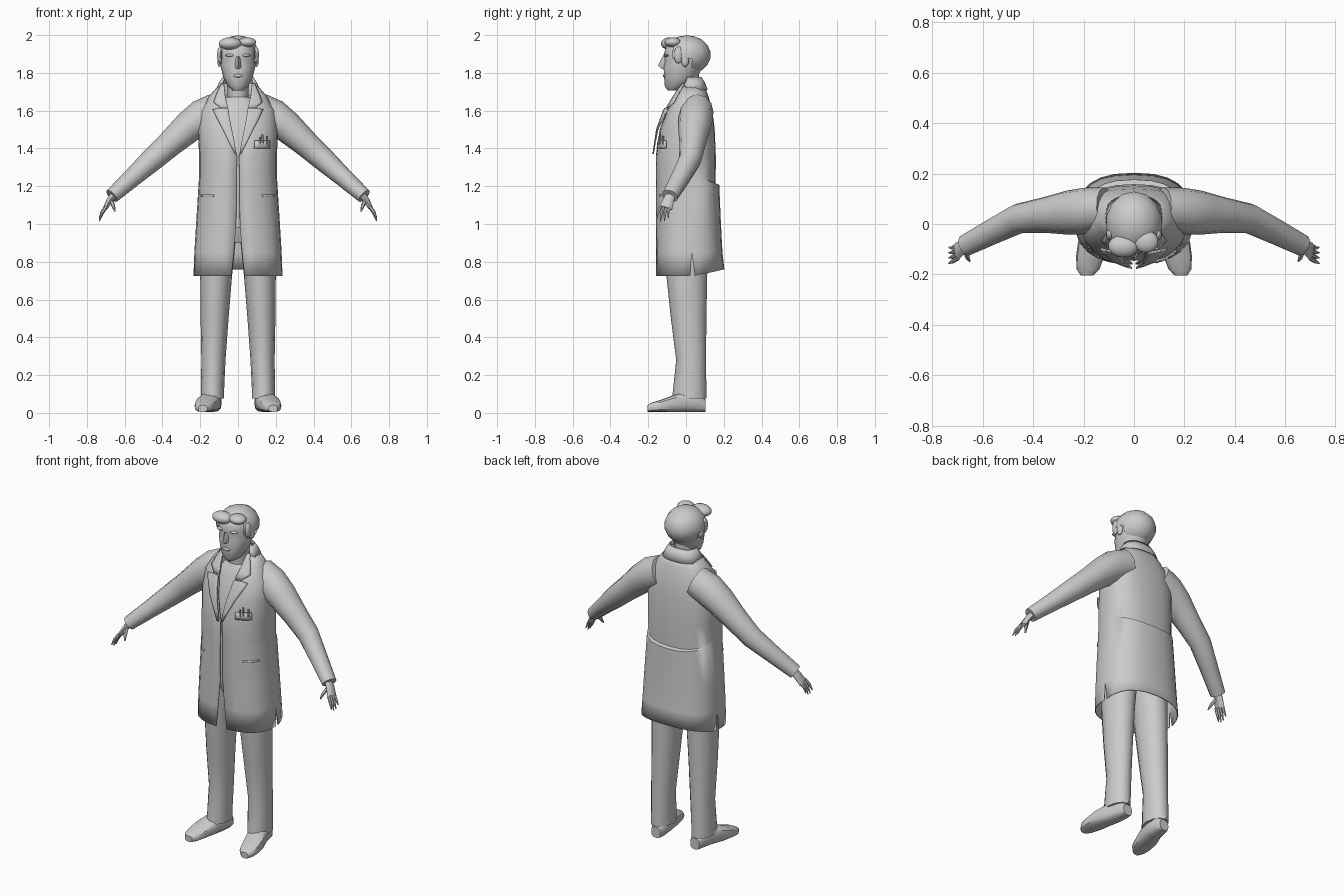
import bpy, bmesh, math
from mathutils import Vector

if "Cube" in bpy.data.objects:
    bpy.data.objects.remove(bpy.data.objects["Cube"])

cloth = bpy.data.materials.new("plain_grey")
cloth.diffuse_color = (0.6, 0.6, 0.6, 1)
cloth.use_nodes = True
cloth.node_tree.nodes["Principled BSDF"].inputs["Base Color"].default_value = cloth.diffuse_color
N = 2.5      # roundness of the coat cross-section
CY = 0.02    # depth of the coat's side seam


def finish(bm, name, mirror=False, thick=0, angle=40):
    bmesh.ops.recalc_face_normals(bm, faces=bm.faces[:])
    me = bpy.data.meshes.new(name)
    bm.to_mesh(me)
    bm.free()
    me.materials.append(cloth)
    ob = bpy.data.objects.new(name, me)
    bpy.context.collection.objects.link(ob)
    bpy.ops.object.select_all(action='DESELECT')
    bpy.context.view_layer.objects.active = ob
    ob.select_set(True)
    bpy.ops.object.shade_smooth_by_angle(angle=math.radians(angle))
    if mirror:
        ob.modifiers.new("mirror", 'MIRROR')
    if thick:
        s = ob.modifiers.new("thickness", 'SOLIDIFY')
        s.thickness = thick
    return ob


def grid(rows, closed=False, caps=False):
    """Skin a stack of equally long point rows."""
    bm = bmesh.new()
    vs = [[bm.verts.new(p) for p in r] for r in rows]
    n = len(rows[0])
    for a, b in zip(vs, vs[1:]):
        for i in range(n if closed else n - 1):
            j = (i + 1) % n
            bm.faces.new((a[i], a[j], b[j], b[i]))
    if caps:
        bm.faces.new(vs[0])
        bm.faces.new(vs[-1])
    return bm, vs


def power(v, e):
    return math.copysign(abs(v) ** e, v)


def ring(c, u, v, n, e=1.0):
    c, u, v = Vector(c), Vector(u), Vector(v)
    angs = [2 * math.pi * i / n for i in range(n)]
    return [c + u * power(math.cos(t), e) + v * power(math.sin(t), e) for t in angs]


def stack(name, secs, n=12, mirror=False, e=1.0):
    """Horizontal sections: z, centre x, half width, front y, back y."""
    rows = [ring((cx, (f + b) / 2, z), (rx, 0, 0), (0, (b - f) / 2, 0), n, e)
            for z, cx, rx, f, b in secs]
    return finish(grid(rows, True, True)[0], name, mirror)


def tube(name, secs, n=8, hint=(0, 1, 0), mirror=True):
    """Limb along a path: point, half width across hint, half width along hint."""
    pts = [Vector(s[0]) for s in secs]
    rows = []
    for i, (p, a, b) in enumerate(secs):
        t = (pts[min(i + 1, len(pts) - 1)] - pts[max(i - 1, 0)]).normalized()
        v = Vector(hint)
        v = (v - t * v.dot(t)).normalized()
        rows.append(ring(p, t.cross(v) * a, v * b, n))
    return finish(grid(rows, True, True)[0], name, mirror)


def blob(name, c, r, mirror=False, keep=None):
    bm = bmesh.new()
    bmesh.ops.create_uvsphere(bm, u_segments=14, v_segments=9, radius=1)
    for v in bm.verts:
        v.co = Vector(c) + Vector(v.co[k] * r[k] for k in range(3))
    if keep:
        bad = [f for f in bm.faces if not keep(f.calc_center_median())]
        bmesh.ops.delete(bm, geom=bad, context='FACES')
    return finish(bm, name, mirror)


def half_row(z, rx, yf, yb, gap, lift=0, m=13):
    """Half of a garment section, from front edge round to the spine."""
    t0 = math.asin((gap / rx) ** (N / 2))
    row = []
    for i in range(m):
        t = t0 + (math.pi - t0) * i / (m - 1)
        c, s = math.cos(t), max(0, math.sin(t))
        x = 0 if i == m - 1 and gap else rx * s ** (2 / N)
        depth = (CY - yf) if c > 0 else (yb - CY)
        side = 1 - max(0, -c)
        row.append((x, CY - depth * power(c, 2 / N), z + (lift * side if lift > 0 else -lift * (1 - side))))
    return row


# Coat: z, half width, front, back, front opening, lift towards sides(+) or back(-)
COAT = [(0.725, .236, -.16, .203, .035, -.035), (0.85, .231, -.16, .193, .022),
        (1.0, .222, -.16, .185, .010), (1.208, .206, -.16, .176, .008, .045),
        (1.215, .206, -.16, .157, .008, .045), (1.36, .206, -.16, .158, .006),
        (1.5, .212, -.14, .152, .035), (1.6, .2, -.105, .14, .055),
        (1.68, .15, -.06, .118, .07), (1.745, .095, -.02, .09, .075)]
bm, vs = grid([half_row(*s) for s in COAT])
slit = bm.edges.get((vs[0][6], vs[1][6]))
bmesh.ops.split_edges(bm, edges=[slit])
for v in bm.verts:       # spread the side vent open
    if len(v.link_faces) == 1 and abs(v.co.y - CY) < .02 and v.co.z < .8:
        v.co.y += .012 * (1 if v.link_faces[0].calc_center_median().y > CY else -1)
finish(bm, "coat", True, .006, 50)


def coat_y(x, z):
    for a, b in zip(COAT, COAT[1:]):
        if a[0] <= z <= b[0]:
            k = (z - a[0]) / (b[0] - a[0])
            rx, yf = (a[j] + k * (b[j] - a[j]) for j in (1, 2))
            return CY - (CY - yf) * max(0, 1 - (x / rx) ** N) ** (1 / N)
    return CY


def plate(name, spans, mirror, off, cols=4):
    """Panel lying on the coat front: z, inner x, outer x."""
    rows = []
    for z, a, b in spans:
        xs = [a + (b - a) * i / cols for i in range(cols + 1)]
        rows.append([(x, coat_y(x, z) - off, z) for x in xs])
    finish(grid(rows)[0], name, mirror, .007)


# Lapels, collar, pockets
plate("lapel", [(1.37, .008, .016), (1.43, .018, .045), (1.5, .032, .08),
                (1.56, .044, .112), (1.605, .05, .132), (1.61, .052, .092)], True, .012)
plate("collar_front", [(1.615, .053, .092), (1.645, .06, .13), (1.68, .068, .118),
                       (1.72, .072, .1), (1.744, .076, .09)], True, .012)
finish(grid([half_row(1.71, .118, -.035, .115, .085), half_row(1.75, .1, -.015, .1, .08),
             half_row(1.778, .082, .0, .082, .07)])[0], "collar_back", True, .006)
plate("chest_pocket", [(1.4, .088, .17), (1.42, .088, .17), (1.442, .088, .17)], False, .01)
for x, top in ((.115, 1.46), (.13, 1.475), (.155, 1.465)):
    y = coat_y(x, 1.43) - .01
    tube("pocket_pen", [((x, y, 1.42), .005, .005), ((x, y, top), .005, .005)], 6, mirror=False)
plate("side_pocket_welt", [(1.145, .13, .195), (1.155, .13, .195)], True, .004)

# Shirt and trouser seat under the coat
SHIRT = [(0.98, .18, -.14, .12, 0), (1.36, .18, -.146, .12, 0), (1.5, .175, -.122, .12, 0),
         (1.6, .14, -.086, .1, 0), (1.655, .085, -.062, .08, 0), (1.672, .06, -.05, .065, 0)]
finish(grid([half_row(*s) for s in SHIRT])[0], "shirt", True)
stack("trouser_seat", [(.9, 0, .12, -.09, .11), (.97, 0, .185, -.12, .13), (1.1, 0, .185, -.13, .13)])

# Legs and shoes
stack("trouser_leg", [(.075, .135, .062, -.072, .108), (.11, .135, .061, -.07, .108),
                      (.28, .13, .064, -.052, .106), (.5, .124, .074, -.08, .108),
                      (.72, .116, .084, -.103, .112), (.98, .1, .095, -.12, .12)], 12, True)
shoe = [(.102, .13, .03, .065), (.07, .131, .045, .1), (0, .142, .053, .11),
        (-.07, .162, .06, .088), (-.13, .174, .056, .065), (-.18, .182, .045, .05),
        (-.205, .186, .024, .036)]
finish(grid([ring((cx, y, .005 + h / 2), (rx, 0, 0), (0, 0, h / 2), 12, .7)
             for y, cx, rx, h in shoe], True, True)[0], "shoe", True)

# Sleeves with cuffs
tube("sleeve", [((.11, .06, 1.60), .095, .085), ((.19, .052, 1.565), .095, .092),
                ((.26, .045, 1.515), .084, .088), ((.36, .035, 1.425), .07, .07),
                ((.455, .022, 1.34), .062, .06), ((.56, -.03, 1.245), .05, .052),
                ((.668, -.085, 1.148), .04, .044)], 12)

# Hands
tube("palm", [((.65, -.076, 1.165), .02, .026), ((.68, -.093, 1.125), .017, .03),
              ((.702, -.108, 1.085), .012, .036)])
for k in range(4):
    y = -.136 + .018 * k
    drop = (.012, 0, .002, .018)[k]
    tube("finger", [((.698, y, 1.092), .009, .009),
                    ((.72, y - .013, 1.055 + drop / 2), .008, .008),
                    ((.734, y - .02 + .003 * k, 1.015 + drop), .003, .003)], 6)
tube("thumb", [((.672, -.1, 1.125), .011, .012), ((.66, -.132, 1.095), .01, .01),
               ((.652, -.147, 1.068), .004, .004)], 6)

# Neck, head and face
stack("neck", [(1.62, 0, .055, -.045, .07), (1.7, 0, .056, -.05, .068), (1.8, 0, .06, -.06, .07)])
stack("head", [(1.708, 0, .028, -.098, -.03), (1.728, 0, .052, -.112, .01),
               (1.775, 0, .078, -.116, .06), (1.84, 0, .093, -.119, .09),
               (1.868, 0, .094, -.112, .1), (1.895, 0, .096, -.12, .1),
               (1.95, 0, .085, -.1, .095), (1.985, 0, .045, -.05, .055)], 16)
bm, _ = grid([[(-.009, -.112, 1.888), (0, -.124, 1.888), (.009, -.112, 1.888)],
              [(-.019, -.112, 1.835), (0, -.148, 1.838), (.019, -.112, 1.835)],
              [(-.012, -.112, 1.82), (0, -.13, 1.823), (.012, -.112, 1.82)]])
finish(bm, "nose")
blob("brow", (.04, -.103, 1.893), (.028, .014, .008), True)
blob("lips", (0, -.113, 1.785), (.026, .01, .009))
blob("ear", (.097, -.005, 1.862), (.013, .02, .03), True)

# Hair: cap cut away over the face and below the ears, plus a swept fringe
blob("hair_cap", (0, .005, 1.895), (.113, .126, .104),
     keep=lambda p: p.z > 1.955 or (p.y > -.055 and p.z > 1.88) or p.y > .015)
blob("fringe_large", (-.042, -.088, 1.955), (.062, .045, .033))
blob("fringe_small", (.048, -.07, 1.962), (.05, .045, .026))
blob("sideburn", (.096, -.04, 1.895), (.015, .025, .045), True)
